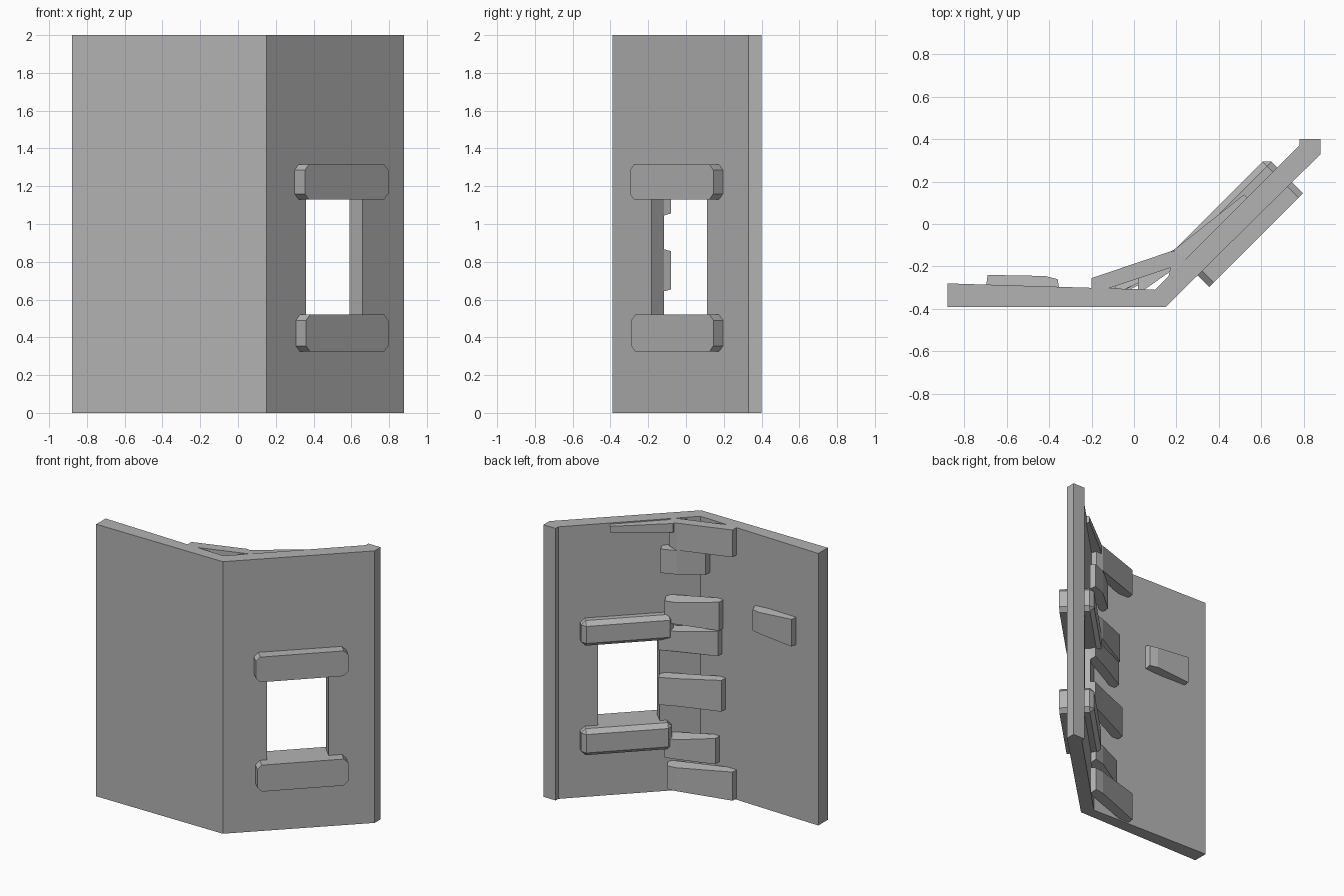
import bpy, bmesh
from mathutils import Vector

cube = bpy.data.objects.get("Cube")
if cube:
    bpy.data.objects.remove(cube)

grey = bpy.data.materials.new("stone_grey")
grey.use_nodes = True
colour = (0.45, 0.45, 0.45, 1)
grey.diffuse_color = colour
bsdf = next(n for n in grey.node_tree.nodes if n.type == 'BSDF_PRINCIPLED')
bsdf.inputs["Base Color"].default_value = colour
bsdf.inputs["Roughness"].default_value = 0.9

ALONG = Vector((1, 1, 0)).normalized()      # along the angled wing
INWARD = Vector((-1, 1, 0)).normalized()    # towards its back
UP = Vector((0, 0, 1))


def finish(name, bm):
    bmesh.ops.recalc_face_normals(bm, faces=bm.faces)
    mesh = bpy.data.meshes.new(name)
    bm.to_mesh(mesh)
    bm.free()
    mesh.materials.append(grey)
    obj = bpy.data.objects.new(name, mesh)
    bpy.context.collection.objects.link(obj)
    return obj


def prism(plan, z0, z1):
    """Extrude a plan outline upwards."""
    bm = bmesh.new()
    face = bm.faces.new([bm.verts.new((x, y, z0)) for x, y in plan])
    top = bmesh.ops.extrude_face_region(bm, geom=[face])["geom"]
    for v in top:
        if isinstance(v, bmesh.types.BMVert):
            v.co.z = z1
    return bm


def wing_box(u0, u1, v0, v1, z0, z1):
    """Box aligned to the angled wing."""
    bm = bmesh.new()
    bmesh.ops.create_cube(bm, size=1)
    for vert in bm.verts:
        a, b, c = vert.co + Vector((0.5, 0.5, 0.5))
        vert.co = (ALONG * (u0 + a * (u1 - u0)) + INWARD * (v0 + b * (v1 - v0))
                   + UP * (z0 + c * (z1 - z0)))
    return bm


# Bent wall with a window cut square through the angled wing
wall = finish("wall", prism([(-0.88, -0.39), (0.15, -0.39), (0.88, 0.33), (0.88, 0.40),
                             (0.78, 0.40), (0.78, 0.37), (0.10, -0.31), (-0.88, -0.28)], 0, 2))
cutter = finish("window_cutter", wing_box(0.127, 0.545, -0.6, -0.1, 0.45, 1.2))
cutter.hide_render = True
cut = wall.modifiers.new("window", 'BOOLEAN')
cut.object = cutter
cut.operation = 'DIFFERENCE'
cut.solver = 'EXACT'
depsgraph = bpy.context.evaluated_depsgraph_get()
opened = bpy.data.meshes.new_from_object(wall.evaluated_get(depsgraph))
wall.modifiers.clear()
wall.data = opened
bpy.data.objects.remove(cutter)

# Window beams: chamfered corners and chamfered long edges at the back
for name, u0, z0, z1 in (("lintel", 0.04, 1.13, 1.315), ("sill", 0.05, 0.325, 0.52)):
    bm = wing_box(u0, 0.665, -0.46, -0.22, z0, z1)
    picked = []
    for e in bm.edges:
        d = (e.verts[0].co - e.verts[1].co).normalized()
        mid = (e.verts[0].co + e.verts[1].co) / 2
        through = abs(d.dot(INWARD)) > 0.9
        if through or mid.dot(INWARD) > -0.23:
            picked.append(e)
    bmesh.ops.bevel(bm, geom=picked, offset=0.03, segments=1, affect='EDGES')
    finish(name, bm)


def rough_stone(name, plan, z0, z1, fronts, slope):
    """Hewn block whose exposed corners draw in towards its mid height."""
    bm = prism(plan, z0, z1)
    mid = (z0 + z1) / 2
    for v in bm.verts:
        for i in fronts:
            if (v.co.xy - Vector(plan[i])).length < 1e-4:
                v.co.z += (mid - v.co.z) * slope
    finish(name, bm)


# Corner stones bridging the bend: flat-wall end, wing end, bottom, top
stones = [(-0.20, 0.24, 0.01, 0.22), (-0.06, 0.25, 0.24, 0.43),
          (-0.11, 0.28, 0.64, 0.87), (-0.08, 0.28, 1.04, 1.22),
          (-0.09, 0.25, 1.23, 1.44), (0.02, 0.27, 1.61, 1.81),
          (-0.20, 0.23, 1.80, 2.00)]
for n, (xr, xl, z0, z1) in enumerate(stones, 1):
    plan = [(xr, -0.33), (xr, -0.255), (0.17, -0.13), (xl, xl - 0.36), (xl + 0.02, xl - 0.41)]
    rough_stone(f"corner_stone_{n}", plan, z0, z1, (2, 3) if n < 7 else (3,), 0.12 + 0.06 * (n % 3))

# Thin top stone running along the wing
rough_stone("wing_top_stone", [(0.16, -0.26), (0.19, -0.12), (0.52, 0.14), (0.54, 0.11)],
            1.93, 1.995, (2,), 0.3)

# Single stone set in the flat wall
rough_stone("flat_wall_stone", [(-0.70, -0.32), (-0.69, -0.24), (-0.42, -0.245),
                                (-0.36, -0.26), (-0.35, -0.32)], 1.28, 1.48, (2, 3), 0.22)
